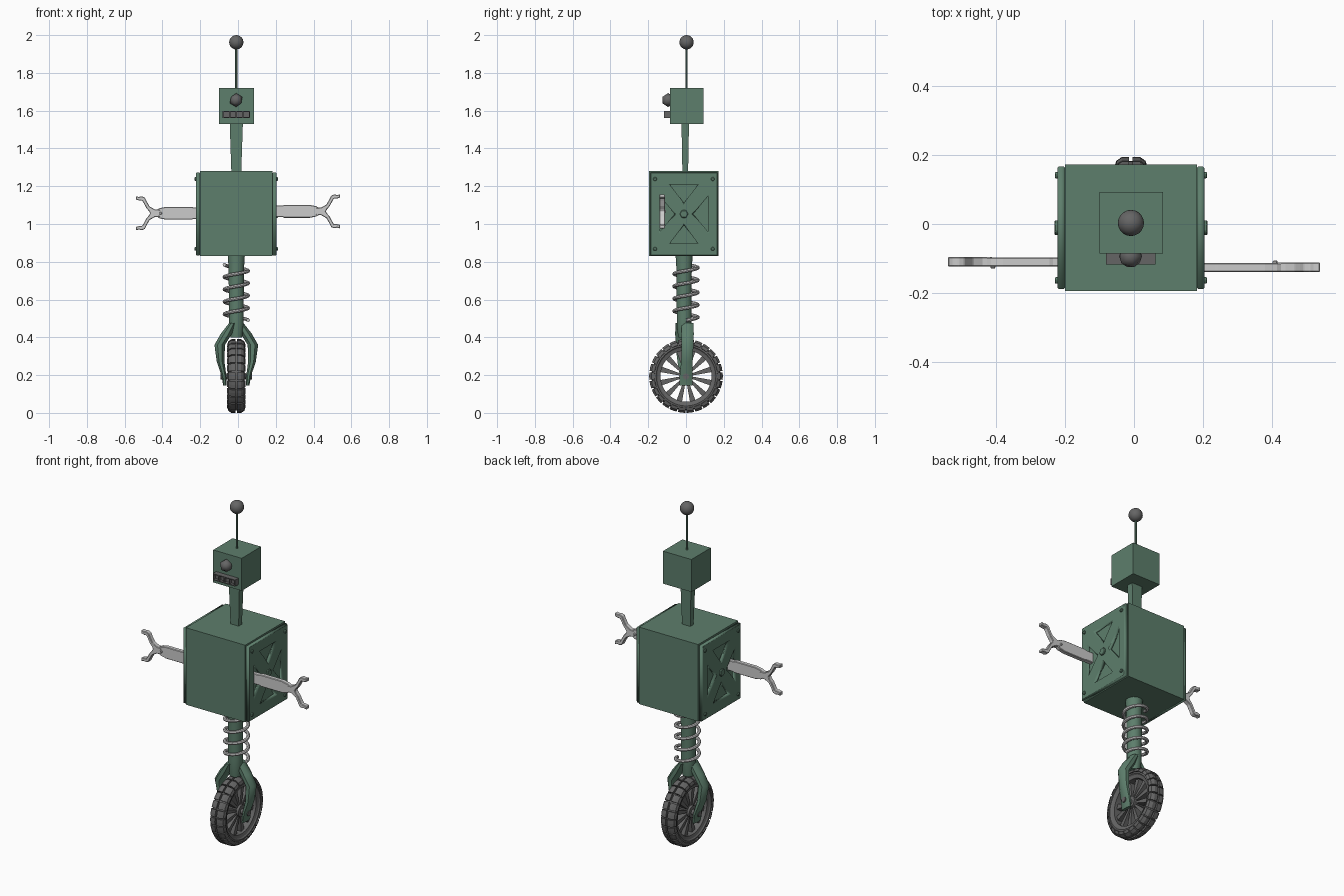
import bpy, bmesh
from math import pi, sin, cos, radians
from mathutils import Matrix, Vector

if "Cube" in bpy.data.objects:
    bpy.data.objects.remove(bpy.data.objects["Cube"])

CX = -0.009                      # centre line of the robot
TAU = 2 * pi


def material(name, rgb):
    m = bpy.data.materials.new(name)
    m.diffuse_color = (*rgb, 1)
    m.use_nodes = True
    m.node_tree.nodes["Principled BSDF"].inputs["Base Color"].default_value = m.diffuse_color
    return m


GREEN = material("green_paint", (0.11, 0.21, 0.15))
DARK = material("dark_grey", (0.13, 0.13, 0.13))


def finish(name, bm, mat=None, smooth=False, bevel=0):
    bmesh.ops.recalc_face_normals(bm, faces=bm.faces)
    me = bpy.data.meshes.new(name)
    bm.to_mesh(me)
    bm.free()
    ob = bpy.data.objects.new(name, me)
    bpy.context.collection.objects.link(ob)
    if mat:
        me.materials.append(mat)
    if bevel:
        b = ob.modifiers.new("bevel", "BEVEL")
        b.width, b.segments = bevel, 1
    if smooth:
        bpy.ops.object.select_all(action="DESELECT")
        ob.select_set(True)
        bpy.context.view_layer.objects.active = ob
        bpy.ops.object.shade_smooth_by_angle(angle=radians(40))
    return ob


def add_box(bm, lo, hi):
    lo, hi = Vector(lo), Vector(hi)
    s = hi - lo
    bmesh.ops.create_cube(bm, size=1, matrix=Matrix.Translation((lo + hi) / 2) @ Matrix.Diagonal((*s, 1)))


def add_loft(bm, rings, closed=False):
    """Skin rings of points; cap the ends unless closed."""
    vs = [[bm.verts.new(p) for p in r] for r in rings]
    n = len(vs[0])
    pairs = list(zip(vs, vs[1:])) + ([(vs[-1], vs[0])] if closed else [])
    for a, b in pairs:
        for i in range(n):
            bm.faces.new((a[i], a[(i + 1) % n], b[(i + 1) % n], b[i]))
    if not closed:
        bm.faces.new(vs[0])
        bm.faces.new(vs[-1])


def oval(x, y, z, rx, ry, n=12):
    return [(x + rx * cos(TAU * (i + .5) / n), y + ry * sin(TAU * (i + .5) / n), z) for i in range(n)]


def add_lathe(bm, profile, a0=0, a1=TAU, segs=48):
    """Turn an (x, radius) profile round the wheel axle."""
    full = a1 - a0 > TAU - 1e-4
    rings = [[(CX + x, r * cos(a), 0.195 + r * sin(a)) for x, r in profile]
             for a in (a0 + (a1 - a0) * i / segs for i in range(segs if full else segs + 1))]
    add_loft(bm, rings, full)


def add_rod(bm, centre, radius, depth, n, axis="Z", r2=None):
    rot = {"X": Matrix.Rotation(pi / 2, 4, "Y"), "Y": Matrix.Rotation(pi / 2, 4, "X"), "Z": Matrix()}[axis]
    bmesh.ops.create_cone(bm, cap_ends=True, segments=n, radius1=radius, radius2=r2 or radius,
                          depth=depth, matrix=Matrix.Translation(centre) @ rot)


# Body, head and tapered neck
bm = bmesh.new()
add_box(bm, (-0.20, -0.195, 0.83), (0.183, 0.173, 1.28))
finish("body", bm, GREEN)
bm = bmesh.new()
add_box(bm, (-0.10, -0.086, 1.53), (0.084, 0.093, 1.72))
finish("head", bm, GREEN)
bm = bmesh.new()
add_loft(bm, [[(CX + sx * w, -0.004 + sy * d, z) for sx, sy in ((-1, -1), (1, -1), (1, 1), (-1, 1))]
              for z, w, d in ((1.27, 0.026, 0.015), (1.54, 0.035, 0.02))])
finish("neck", bm, GREEN)

# Antenna
bm = bmesh.new()
add_rod(bm, (CX, 0.003, 1.83), 0.006, 0.24, 8)
finish("antenna_rod", bm, GREEN, True)
bm = bmesh.new()
bmesh.ops.create_icosphere(bm, subdivisions=3, radius=0.038, matrix=Matrix.Translation((CX, 0.003, 1.962)))
finish("antenna_ball", bm, DARK, True)

# Eye and mouth grille
bm = bmesh.new()
bmesh.ops.create_icosphere(bm, subdivisions=1, radius=0.037, matrix=Matrix.Translation((CX - .001, -0.094, 1.656)))
eye = finish("eye", bm, DARK)
eye.data.shade_smooth()
bm = bmesh.new()
add_box(bm, (-0.081, -0.10, 1.561), (0.063, -0.08, 1.599))
for z in (1.561, 1.594):
    add_box(bm, (-0.081, -0.117, z), (0.063, -0.08, z + 0.005))
for i in range(5):
    x = -0.081 + i * 0.0345
    add_box(bm, (x, -0.117, 1.561), (x + 0.006, -0.08, 1.599))
finish("mouth_grille", bm, DARK)

# Side plates with four triangular openings, plus bolts
PY, PZ = -0.011, 1.053
tri_z = [(-0.074, 0.155), (0.074, 0.155), (0, 0.058)]
tri_y = [(0.127, 0.093), (0.127, -0.093), (0.048, 0)]
loops = [[(-.178, -.22), (.178, -.22), (.178, .22), (-.178, .22)]]
for s in (1, -1):
    loops += [[(x, s * y) for x, y in tri_z], [(s * x, y) for x, y in tri_y]]
for side, s in (("right", 1), ("left", -1)):
    cu = bpy.data.curves.new("plate_outline", "CURVE")
    cu.dimensions, cu.fill_mode = "2D", "BOTH"
    cu.extrude, cu.bevel_depth, cu.bevel_resolution, cu.offset = 0.007, 0.004, 0, -0.004
    for pts in loops:
        sp = cu.splines.new("POLY")
        sp.points.add(len(pts) - 1)
        for p, (x, y) in zip(sp.points, pts):
            p.co = (x, y, 0, 1)
        sp.use_cyclic_u = True
    cu.materials.append(GREEN)
    plate = bpy.data.objects.new(side + "_plate", cu)
    bpy.context.collection.objects.link(plate)
    plate.location = (CX + s * 0.2025, PY, PZ)
    plate.rotation_euler = (pi / 2, 0, pi / 2)
    bpy.ops.object.select_all(action="DESELECT")
    plate.select_set(True)
    bpy.context.view_layer.objects.active = plate
    bpy.ops.object.convert(target="MESH")
    bm = bmesh.new()
    for y, z in ((-1, -1), (1, -1), (1, 1), (-1, 1)):
        add_rod(bm, (CX + s * 0.215, PY + y * 0.153, PZ + z * 0.185), 0.011, 0.012, 6, "X")
    add_rod(bm, (CX + s * 0.212, PY, PZ), 0.023, 0.02, 6, "X")
    finish(side + "_bolts", bm, GREEN, bevel=0.003)

# Arms: flat bars with a two-pronged gripper
bar = [(0.185, 0.03), (0.235, 0.03), (0.245, 0.034), (0.38, 0.034), (0.415, 0.027), (0.43, 0.018)]
claw = [(0.41, 0.018), (0.44, 0.02), (0.468, 0.036), (0.483, 0.062), (0.493, 0.083), (0.51, 0.09),
        (0.525, 0.086), (0.541, 0.091), (0.541, 0.072), (0.52, 0.067), (0.508, 0.068), (0.5, 0.055),
        (0.485, 0.027), (0.472, 0.012), (0.465, 0)]
for side, s, y, z in (("right", 1, -0.126, 1.067), ("left", -1, -0.110, 1.057)):
    for part, half, t in (("arm", bar, 0.013), ("gripper", claw, 0.014)):
        outline = half + [(a, -b) for a, b in reversed(half) if b > 0]
        bm = bmesh.new()
        add_loft(bm, [[(s * a, y + d, z + b) for a, b in outline] for d in (-t, t)])
        if part == "arm":
            add_rod(bm, (s * 0.41, y + s * 0.014, z), 0.008, 0.012, 8, "Y")
        finish(side + "_" + part, bm, bevel=0.003)

# Suspension tube and coil spring
bm = bmesh.new()
add_loft(bm, [oval(CX, -0.01, z, r, r) for z, r in
              ((0.40, 0.032), (0.46, 0.04), (0.5, 0.04), (0.76, 0.042), (0.84, 0.047))])
finish("suspension_tube", bm, GREEN, True)
bm = bmesh.new()
turns, n, R, wire = 4.5, 24, 0.063, 0.0095
rings = []
for i in range(int(turns * n) + 1):
    a = TAU * i / n
    out = Vector((cos(a), sin(a), 0))
    c = Vector((CX, 0.0, 0.49 + 0.295 * i / (turns * n))) + out * R
    rings.append([c + out * wire * cos(b) + Vector((0, 0, wire * sin(b))) for b in (TAU * k / 8 for k in range(8))])
add_loft(bm, rings)
finish("coil_spring", bm, None, True)

# Fork legs: x offset, z, half width, half depth, sideways shift at the top
leg = [(0.02, 0.475, 0.02, 0.034, 1), (0.052, 0.42, 0.032, 0.036, 1), (0.088, 0.36, 0.03, 0.034, 1),
       (0.083, 0.27, 0.022, 0.033, .6), (0.066, 0.20, 0.014, 0.036, 0), (0.06, 0.145, 0.01, 0.037, 0)]
for side, s, dy in (("right", 1, 0.008), ("left", -1, -0.024)):
    bm = bmesh.new()
    add_loft(bm, [oval(CX + s * x, dy * k, z, rx, ry, 8) for x, z, rx, ry, k in leg])
    finish(side + "_fork_leg", bm, GREEN, True)
bm = bmesh.new()
add_rod(bm, (CX, 0, 0.193), 0.016, 0.165, 10, "X")
finish("axle", bm, DARK, True)

# Wheel: tyre, tread blocks in two rows, rim, hub and twelve flared spokes
bm = bmesh.new()
add_lathe(bm, [(-.03, .145), (.03, .145), (.043, .158), (.04, .174), (.025, .183),
               (-.025, .183), (-.04, .174), (-.043, .158)])
finish("tyre", bm, DARK, True)
bm = bmesh.new()
N = 26
for i in range(N):
    a = TAU * i / N
    for s in (-1, 1):
        add_lathe(bm, [(s * x, r) for x, r in ((.005, .178), (.005, .195), (.026, .195), (.042, .184),
                                               (.048, .168), (.038, .165))], a - .102, a + .102, 2)
finish("tread_blocks", bm, DARK)
bm = bmesh.new()
add_lathe(bm, [(-.032, .135), (.032, .135), (.038, .155), (-.038, .155)])
finish("rim", bm, DARK, True)
bm = bmesh.new()
add_rod(bm, (CX, 0, 0.195), 0.034, 0.07, 16, "X")
finish("hub", bm, DARK, True)
bm = bmesh.new()
for i in range(12):
    a = TAU * (i + .5) / 12
    u, v = Vector((0, cos(a), sin(a))), Vector((0, -sin(a), cos(a)))
    add_loft(bm, [[Vector((CX + x * t, 0, 0.195)) + u * r + v * (w * k)
                   for x, k in ((-1, -1), (1, -1), (1, 1), (-1, 1))]
                  for r, w, t in ((.025, .005, .022), (.14, .015, .015))])
finish("spokes", bm, DARK)
